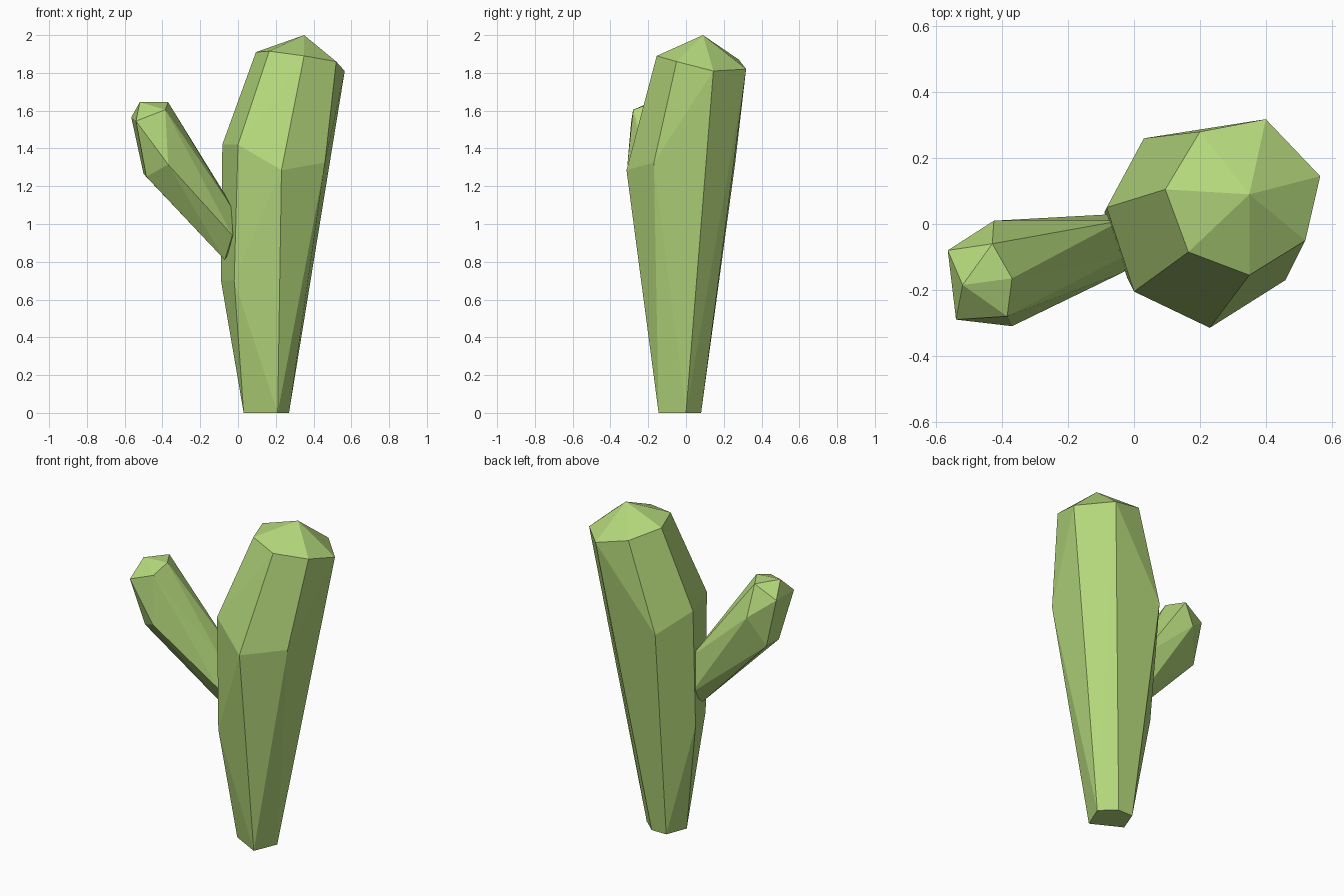
import bpy, bmesh, math

if "Cube" in bpy.data.objects:
    bpy.data.objects.remove(bpy.data.objects["Cube"])

green = bpy.data.materials.new("cactus green")
green.diffuse_color = (0.46, 0.69, 0.2, 1)
green.use_nodes = True
green.node_tree.nodes["Principled BSDF"].inputs["Base Color"].default_value = green.diffuse_color


def faceted(name, *rings):
    """Low-poly solid: the convex skin over a stack of rough rings."""
    bm = bmesh.new()
    for ring in rings:
        for p in ring:
            bm.verts.new(p)
    res = bmesh.ops.convex_hull(bm, input=bm.verts[:])
    junk = [g for g in res["geom_interior"] + res["geom_unused"]
            if isinstance(g, bmesh.types.BMVert)]
    bmesh.ops.delete(bm, geom=list(set(junk)), context='VERTS')
    bmesh.ops.dissolve_limit(bm, angle_limit=math.radians(2),
                             verts=bm.verts[:], edges=bm.edges[:])
    bmesh.ops.recalc_face_normals(bm, faces=bm.faces[:])
    me = bpy.data.meshes.new(name)
    bm.to_mesh(me)
    bm.free()
    me.materials.append(green)
    ob = bpy.data.objects.new(name, me)
    bpy.context.collection.objects.link(ob)
    return ob


# Leaning trunk: foot, left waist, shoulder, crown, tip
faceted(
    "trunk",
    [(.03, -.05, 0), (.21, -.145, 0), (.27, 0, 0), (.18, .08, 0), (.08, .08, 0)],
    [(-.02, -.165, .7), (-.09, .035, .7)],
    [(.03, .26, 1.32), (-.083, .05, 1.42), (0, -.205, 1.42),
     (.23, -.315, 1.285), (.46, -.17, 1.325)],
    [(.20, .28, 1.87), (.40, .318, 1.82), (.565, .145, 1.81), (.52, -.05, 1.86),
     (.35, -.155, 1.89), (.165, -.085, 1.915), (.095, .105, 1.91)],
    [(.35, .09, 2)])

# Side arm: root, elbow, end
faceted(
    "arm",
    [(-.06, .03, .9), (-.07, -.06, .81), (-.03, -.145, .94),
     (-.035, -.10, 1.09), (-.04, .01, 1.11), (.02, -.05, .97)],
    [(-.37, -.31, 1.315), (-.485, -.22, 1.25), (-.5, -.075, 1.265), (-.425, .01, 1.455)],
    [(-.54, -.29, 1.545), (-.385, -.28, 1.605), (-.37, -.165, 1.645),
     (-.52, -.185, 1.645), (-.43, -.06, 1.64), (-.565, -.08, 1.565)])
